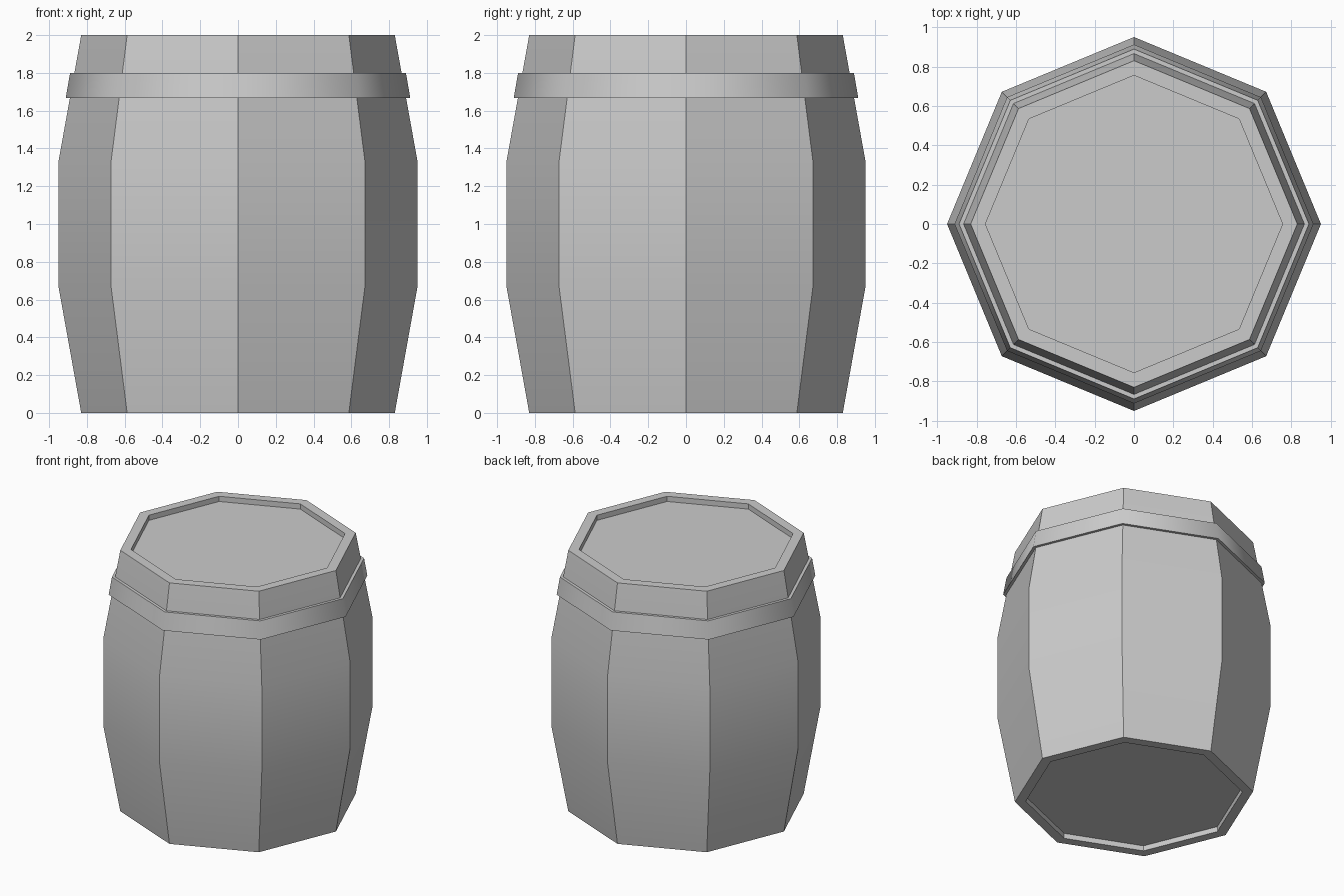
import bpy, bmesh, math

if "Cube" in bpy.data.objects:
    bpy.data.objects.remove(bpy.data.objects["Cube"])

SIDES = 8


def lathe(name, profile, closed, smooth_angle):
    """Spin a (radius, z) profile into an octagonal shell."""
    bm = bmesh.new()
    rings = []
    for r, z in profile:
        rings.append([bm.verts.new((r * math.cos(a), r * math.sin(a), z))
                      for a in (2 * math.pi * i / SIDES for i in range(SIDES))])
    pairs = list(zip(rings, rings[1:]))
    if closed:
        pairs.append((rings[-1], rings[0]))
    else:
        bm.faces.new(rings[0])
        bm.faces.new(rings[-1])
    for low, high in pairs:
        for i in range(SIDES):
            j = (i + 1) % SIDES
            bm.faces.new((low[i], low[j], high[j], high[i]))
    bmesh.ops.recalc_face_normals(bm, faces=bm.faces)
    mesh = bpy.data.meshes.new(name)
    bm.to_mesh(mesh)
    bm.free()
    obj = bpy.data.objects.new(name, mesh)
    bpy.context.collection.objects.link(obj)
    bpy.ops.object.select_all(action='DESELECT')
    obj.select_set(True)
    bpy.context.view_layer.objects.active = obj
    bpy.ops.object.shade_smooth_by_angle(angle=math.radians(smooth_angle))
    return obj


# Bulging body with a recessed lid and base
lathe("barrel_body",
      [(0.755, 0.04), (0.755, 0), (0.83, 0), (0.95, 0.667),
       (0.95, 1.333), (0.83, 2), (0.755, 2), (0.755, 1.96)],
      closed=False, smooth_angle=30)

# Upper hoop, tapered to follow the staves
lathe("upper_hoop",
      [(0.88, 1.667), (0.912, 1.667), (0.889, 1.8), (0.857, 1.8)],
      closed=True, smooth_angle=50)
